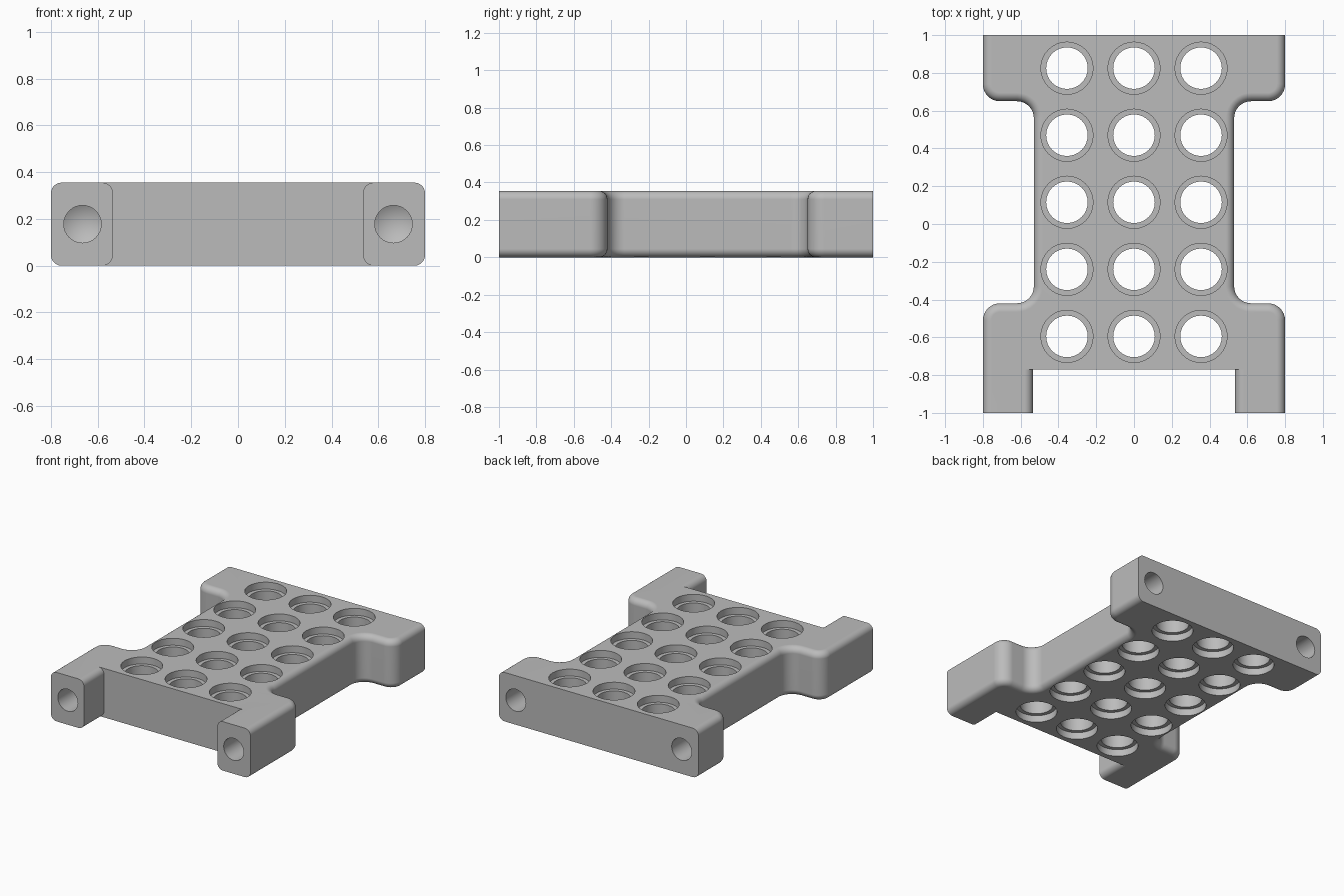
import bpy, bmesh, math
from mathutils import Matrix

default = bpy.data.objects.get("Cube")
if default:
    bpy.data.objects.remove(default, do_unlink=True)

H = 0.355          # plate thickness
ROUND = 0.045      # rounding of the long top and bottom edges
EPS = 1e-4

grey = bpy.data.materials.new("grey")
grey.use_nodes = True
colour = (0.5, 0.5, 0.5, 1)
grey.diffuse_color = colour
grey.node_tree.nodes["Principled BSDF"].inputs["Base Color"].default_value = colour


def make_object(name, bm):
    bmesh.ops.recalc_face_normals(bm, faces=bm.faces)
    mesh = bpy.data.meshes.new(name)
    bm.to_mesh(mesh)
    bm.free()
    obj = bpy.data.objects.new(name, mesh)
    bpy.context.collection.objects.link(obj)
    mesh.materials.append(grey)
    return obj


def extrude(bm, points, vec):
    face = bm.faces.new([bm.verts.new(p) for p in points])
    new = bmesh.ops.extrude_face_region(bm, geom=[face])["geom"]
    bmesh.ops.translate(bm, vec=vec, verts=[v for v in new if isinstance(v, bmesh.types.BMVert)])


def lathe(bm, profile, matrix, sides=32):
    """Closed solid turned about z; radius 0 makes a pointed end."""
    rings = []
    for r, z in profile:
        count = sides if r > 0 else 1
        rings.append([bm.verts.new(matrix @ Matrix.Rotation(math.tau * i / sides, 4, 'Z')
                                   @ Matrix.Translation((r, 0, z)).translation) for i in range(count)])
    for a, b in zip(rings, rings[1:]):
        for i in range(sides):
            j = (i + 1) % sides
            bm.faces.new((a[i], a[j], b[0]) if len(b) == 1 else (a[i], a[j], b[j], b[i]))
    for ring in (rings[0], rings[-1]):
        if len(ring) > 1:
            bm.faces.new(ring)


def cut(obj, cutter):
    mod = obj.modifiers.new("cut", 'BOOLEAN')
    mod.operation, mod.solver, mod.object = 'DIFFERENCE', 'EXACT', cutter
    graph = bpy.context.evaluated_depsgraph_get()
    mesh = bpy.data.meshes.new_from_object(obj.evaluated_get(graph))
    obj.modifiers.clear()
    obj.data = mesh
    bpy.data.objects.remove(cutter, do_unlink=True)


# Waisted plate with rounded shoulders
half = [(0.8, -1), (0.8, -0.42), (0.53, -0.42), (0.53, 0.65), (0.8, 0.65), (0.8, 1)]
outline = half + [(-x, y) for x, y in reversed(half)]
bm = bmesh.new()
extrude(bm, [(x, y, 0) for x, y in outline], (0, 0, H))
bmesh.ops.recalc_face_normals(bm, faces=bm.faces)
corners = [e for e in bm.edges if abs(e.verts[0].co.z - e.verts[1].co.z) > 0.1
           and abs(e.verts[0].co.y) < 0.9]
bmesh.ops.bevel(bm, geom=corners, offset=0.09, segments=8, profile=0.5,
                affect='EDGES', clamp_overlap=False)
rims = [e for e in bm.edges if abs(e.verts[0].co.z - e.verts[1].co.z) < EPS
        and not all(abs(v.co.y) > 0.99 for v in e.verts)]
bmesh.ops.bevel(bm, geom=rims, offset=ROUND, segments=6, profile=0.5,
                affect='EDGES', clamp_overlap=False)
plate = make_object("rack_plate", bm)

# Front slot, flared so the legs get rounded inner edges
arc = [(0.535 + ROUND * (1 - math.sin(a)), H - ROUND * (1 - math.cos(a)))
       for a in [math.pi / 2 * i / 6 for i in range(7)]]
arc = [(0.535 + ROUND, H + 0.1)] + arc
right = arc[:1] + [(0.535 + ROUND * (1 - math.cos(a)), H - ROUND * (1 - math.sin(a)))
                   for a in [math.pi / 2 * (6 - i) / 6 for i in range(7)]]
right += [(x, H - z) for x, z in reversed(right)]
section = right + [(-x, z) for x, z in reversed(right)]
bm = bmesh.new()
extrude(bm, [(x, -1.1, z) for x, z in section], (0, 1.1 - 0.77, 0))
cut(plate, make_object("slot_cutter", bm))

# Grid of through holes with a wider recess at both ends
bm = bmesh.new()
recess = 0.05
hole = [(0.138, -0.1), (0.138, recess), (0.11, recess),
        (0.11, H - recess), (0.138, H - recess), (0.138, H + 0.1)]
for col in (-1, 0, 1):
    for row in range(5):
        lathe(bm, hole, Matrix.Translation((col * 0.355, 0.825 - row * 0.355, 0)))

# Drilled bolt holes with pointed bottoms, front and back
bolt = [(0.08, -0.1), (0.08, 0.22), (0, 0.265)]
for x in (-0.665, 0.665):
    for y in (-1, 1):
        lathe(bm, bolt, Matrix.Translation((x, y, H / 2))
              @ Matrix.Rotation(math.pi / 2 * y, 4, 'X'))
cut(plate, make_object("hole_cutter", bm))

# Smooth shading with crisp rims
bpy.ops.object.select_all(action='DESELECT')
plate.select_set(True)
bpy.context.view_layer.objects.active = plate
bpy.ops.object.shade_smooth_by_angle(angle=math.radians(30))
normals = plate.modifiers.new("weighted_normals", 'WEIGHTED_NORMAL')
normals.keep_sharp = True
